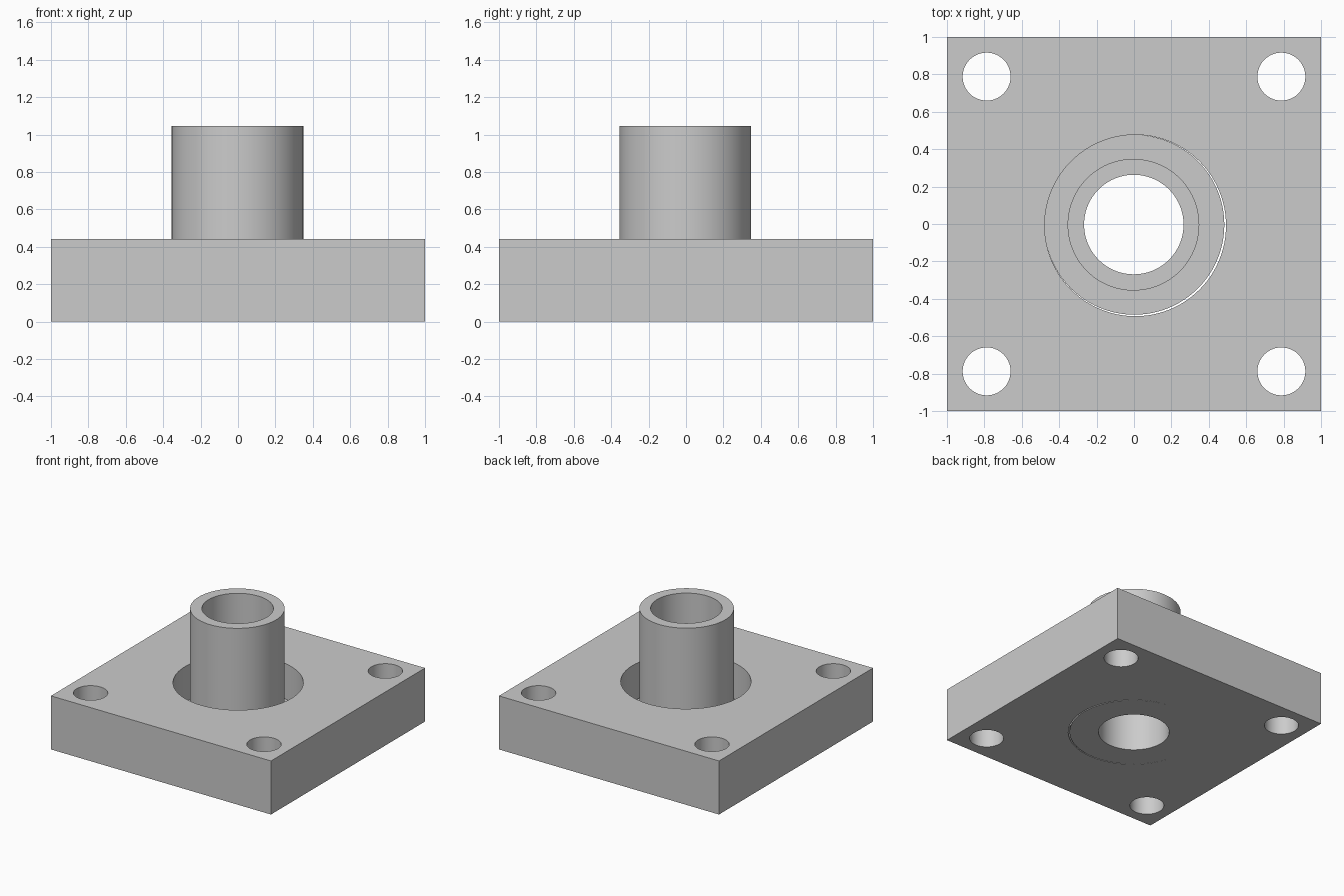
import bpy, math

if "Cube" in bpy.data.objects:
    bpy.data.objects.remove(bpy.data.objects["Cube"])

SEG = 96


def smooth(ob):
    bpy.ops.object.select_all(action='DESELECT')
    ob.select_set(True)
    bpy.context.view_layer.objects.active = ob
    bpy.ops.object.shade_smooth_by_angle(angle=math.radians(30))


def ring(name, centre, r_out, r_in, z0, z1, bore_centre=None):
    """Hollow cylinder; the bore may sit slightly off centre."""
    bx, by = bore_centre or centre
    loops = [(*centre, r_out, z0), (*centre, r_out, z1), (bx, by, r_in, z1), (bx, by, r_in, z0)]
    verts, faces = [], []
    for cx, cy, r, z in loops:
        for i in range(SEG):
            a = math.tau * i / SEG
            verts.append((cx + r * math.cos(a), cy + r * math.sin(a), z))
    for k in range(4):
        for i in range(SEG):
            j, n = (i + 1) % SEG, (k + 1) % 4
            faces.append((k * SEG + i, k * SEG + j, n * SEG + j, n * SEG + i))
    me = bpy.data.meshes.new(name)
    me.from_pydata(verts, [], faces)
    ob = bpy.data.objects.new(name, me)
    bpy.context.collection.objects.link(ob)
    smooth(ob)
    return ob


# Square base plate
bpy.ops.mesh.primitive_cube_add(size=2, location=(0, 0, 0.22))
plate = bpy.context.object
plate.name = "base_plate"
plate.scale.z = 0.22
bpy.ops.object.transform_apply(location=True, scale=True)

# Corner bolt holes and the central opening
holes = [(sx * 0.788, sy * 0.788, 0.128) for sx in (-1, 1) for sy in (-1, 1)]
holes.append((0.007, -0.008, 0.485))
for x, y, r in holes:
    bpy.ops.mesh.primitive_cylinder_add(vertices=SEG, radius=r, depth=1, location=(x, y, 0.22))
    cutter = bpy.context.object
    mod = plate.modifiers.new("hole", 'BOOLEAN')
    mod.object = cutter
    mod.solver = 'EXACT'
    bpy.context.view_layer.objects.active = plate
    bpy.ops.object.modifier_apply(modifier=mod.name)
    bpy.data.objects.remove(cutter)
smooth(plate)

# Tube and the floor ring that holds it in the opening
TUBE = (-0.003, -0.004)
ring("tube", TUBE, 0.352, 0.266, 0, 1.045, (-0.001, -0.003))
ring("floor_ring", (0.002, -0.004), 0.481, 0.352, 0, 0.15, TUBE)
